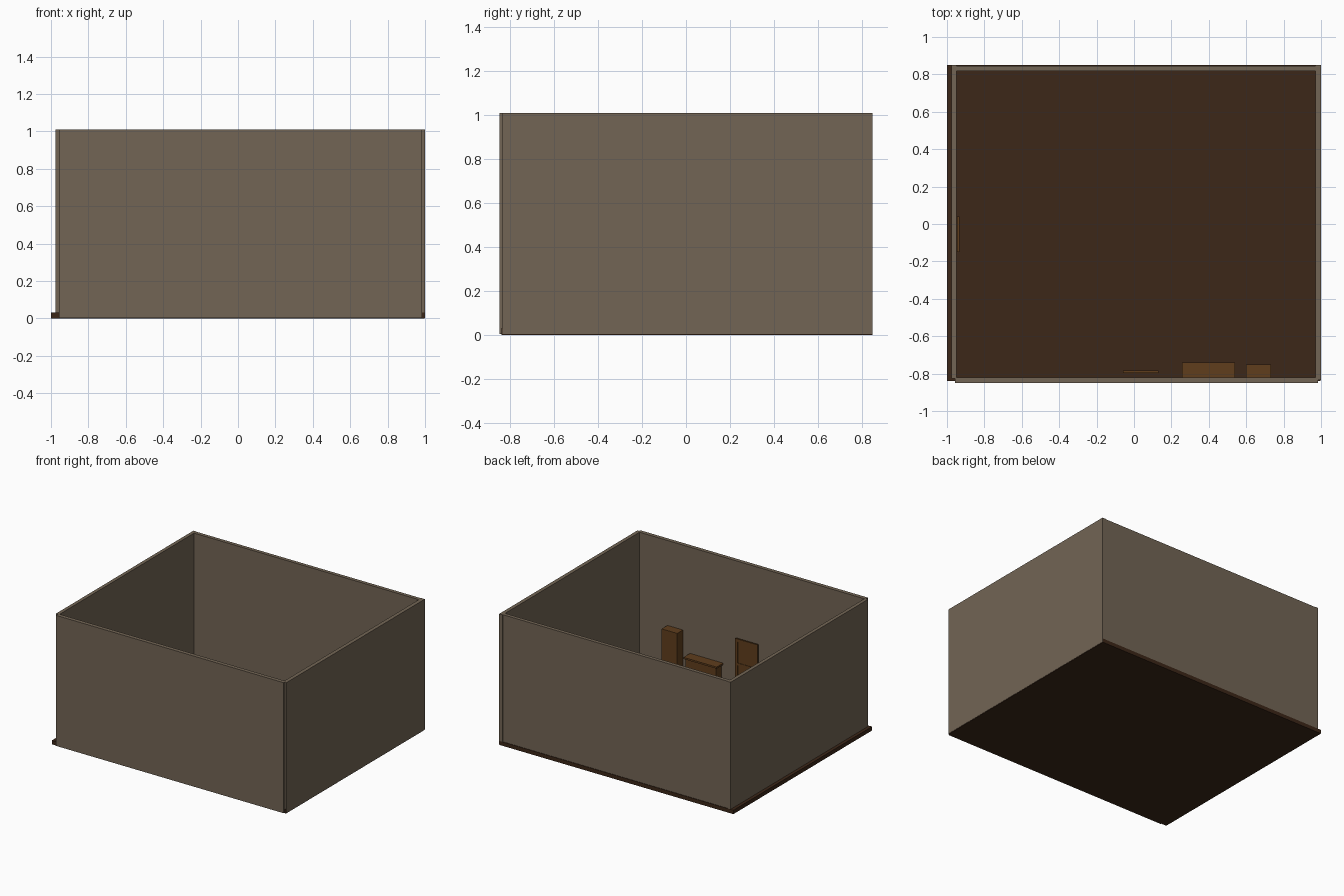
import bpy, bmesh
from mathutils import Vector

if "Cube" in bpy.data.objects:
    bpy.data.objects.remove(bpy.data.objects["Cube"])


def material(name, rgb):
    m = bpy.data.materials.new(name)
    m.diffuse_color = (*rgb, 1)
    m.use_nodes = True
    m.node_tree.nodes["Principled BSDF"].inputs["Base Color"].default_value = m.diffuse_color
    return m


WALL = material("plaster", (0.17, 0.13, 0.09))
FLOOR = material("dark_boards", (0.045, 0.02, 0.009))
WOOD = material("brown_wood", (0.115, 0.048, 0.012))


def build(name, boxes, mat):
    """One object from (x0, x1, y0, y1, z0, z1) boxes."""
    bm = bmesh.new()
    for x0, x1, y0, y1, z0, z1 in boxes:
        lo, hi = Vector((x0, y0, z0)), Vector((x1, y1, z1))
        for v in bmesh.ops.create_cube(bm, size=1)["verts"]:
            v.co = [lo[i] + (v.co[i] + 0.5) * (hi[i] - lo[i]) for i in range(3)]
    me = bpy.data.meshes.new(name)
    bm.to_mesh(me)
    bm.free()
    me.materials.append(mat)
    ob = bpy.data.objects.new(name, me)
    bpy.context.collection.objects.link(ob)
    return ob


# Floor slab, protruding slightly on the left and back
build("floor", [(-1, 0.998, -0.84, 0.85, 0, 0.03)], FLOOR)

# Four walls
H = 1.01
build("front_wall", [(-0.957, 0.985, -0.85, -0.82, 0.003, H)], WALL)
build("back_wall", [(-0.955, 0.973, 0.818, 0.846, 0.003, H)], WALL)
build("left_wall", [(-0.975, -0.948, -0.825, 0.849, 0.003, H)], WALL)
build("right_wall", [(0.971, 1.0, -0.835, 0.849, 0.003, H)], WALL)


# Doors: raised frame, middle rail and recessed panels, facing +y
def door(name):
    w, t, zb, zt = 0.095, 0.006, 0.03, 0.43
    s = 0.022
    return build(name, [
        (-w, -w + s, -t, t, zb, zt),
        (w - s, w, -t, t, zb, zt),
        (-w + s, w - s, -t, t, zt - s, zt),
        (-w + s, w - s, -t, t, zb, zb + s),
        (-w + s, w - s, -t, t, 0.225, 0.245),
        (-w + s, w - s, -t * 0.4, t * 0.4, zb + s, zt - s),
    ], WOOD)


front_door = door("front_door")
front_door.location = (0.035, -0.79, 0)
left_door = door("left_door")
left_door.rotation_euler.z = -1.5707963
left_door.location = (-0.94, -0.055, 0)

# Low dresser with an overhanging top
build("dresser", [
    (0.27, 0.53, -0.82, -0.75, 0.03, 0.178),
    (0.257, 0.54, -0.82, -0.74, 0.178, 0.191),
], WOOD)

# Tall cupboard
build("cupboard", [(0.6, 0.733, -0.82, -0.75, 0.03, 0.355)], WOOD)
